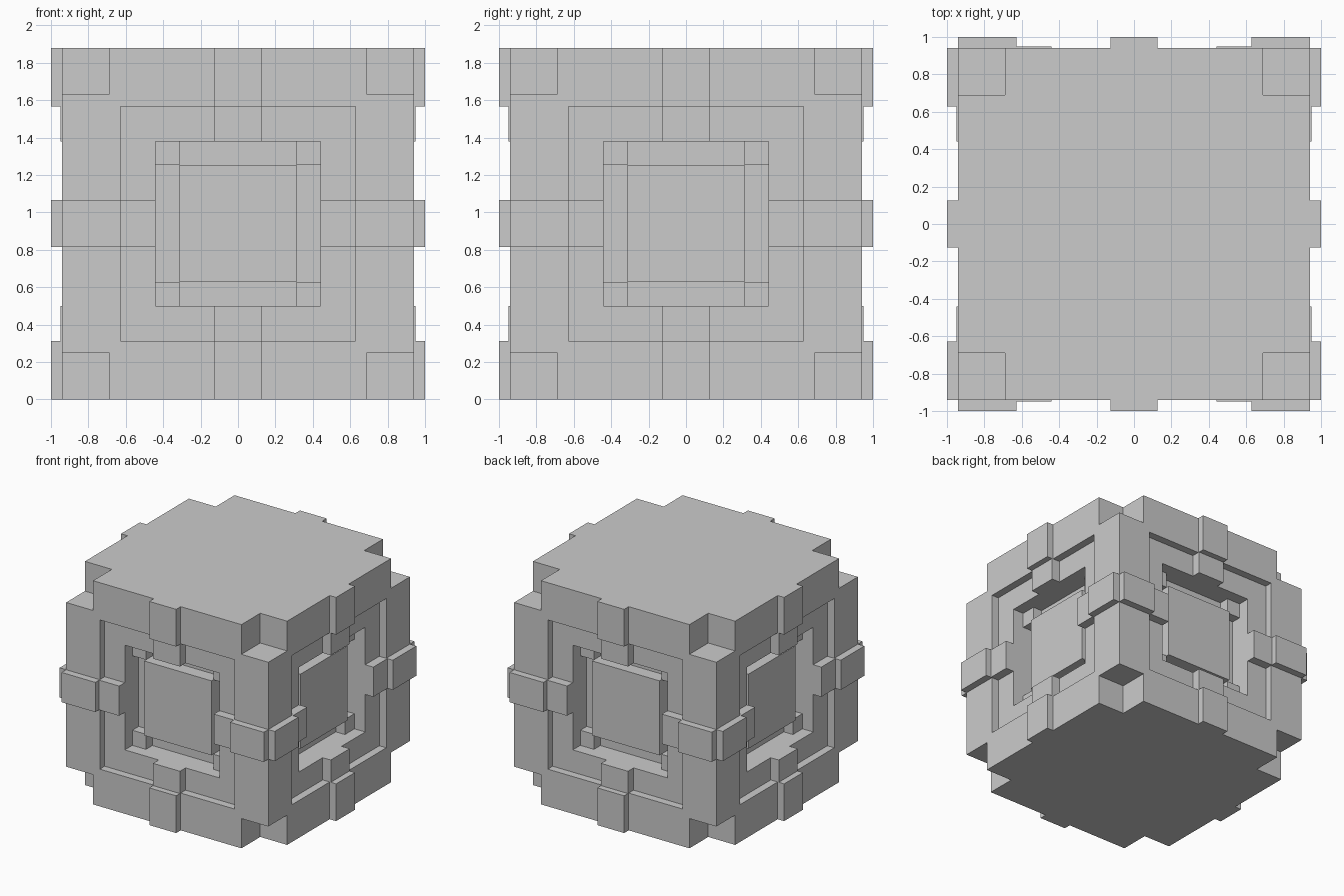
import bpy, bmesh, math
from mathutils import Matrix, Vector

if "Cube" in bpy.data.objects:
    bpy.data.objects.remove(bpy.data.objects["Cube"])

H = 0.94                      # half size of the body
MID = Vector((0, 0, H))       # centre of the cube


def boxes(name, spans):
    """One object made of boxes ((x0,x1),(y0,y1),(z0,z1)), relative to the cube centre."""
    bm = bmesh.new()
    for rot, span in spans:
        lo, hi = zip(*span)
        size = [b - a for a, b in span]
        centre = (Vector(lo) + Vector(hi)) / 2
        m = Matrix.Translation(MID) @ rot @ Matrix.Translation(centre) @ Matrix.Diagonal((*size, 1))
        bmesh.ops.create_cube(bm, size=1, matrix=m)
    mesh = bpy.data.meshes.new(name)
    bm.to_mesh(mesh)
    bm.free()
    ob = bpy.data.objects.new(name, mesh)
    bpy.context.collection.objects.link(ob)
    return ob


def sym(r):
    return (-r, r)


def side(s, a, b):
    """Interval a..b on the positive or negative side."""
    return tuple(sorted((s * a, s * b)))


def cut(target, cutter):
    cutter.hide_render = True
    mod = target.modifiers.new("cut", 'BOOLEAN')
    mod.operation, mod.solver, mod.object = 'DIFFERENCE', 'EXACT', cutter
    bpy.context.view_layer.objects.active = target
    bpy.ops.object.modifier_apply(modifier=mod.name)
    bpy.data.objects.remove(cutter)


I = Matrix.Identity(4)
SIDES = [Matrix.Rotation(math.pi / 2 * k, 4, 'Z') for k in range(4)]
SIGNS = (-1, 1)
OUT, MIDR, INN, TAB = 0.627, 0.44, 0.313, 0.125   # half widths of the square steps
RING, FLOOR, PLATE, BLOCK = 0.875, 0.69, 0.80, 0.775  # depths of the side layers

# Body with cut corners, and a stepped square recess in each of the four sides
body = boxes("crate_body", [(I, (sym(H), sym(H), sym(H)))])
notches = [(I, (side(a, H - 0.25, 1.2), side(b, H - 0.25, 1.2), side(c, H - 0.25, 1.2)))
           for a in SIGNS for b in SIGNS for c in SIGNS]
cut(body, boxes("corner_cutter", notches))
cut(body, boxes("recess_cutter", [(r, (sym(OUT), (-1.1, -RING), sym(OUT))) for r in SIDES]))
cut(body, boxes("channel_cutter", [(r, (sym(MIDR), (-1.1, -FLOOR), sym(MIDR))) for r in SIDES]))

# Raised centre plates
boxes("centre_plates", [(r, (sym(INN), (-PLATE, -FLOOR), sym(INN))) for r in SIDES])

# Small blocks in the corners of each channel
boxes("corner_blocks", [(r, (side(a, INN, MIDR), (-BLOCK, -FLOOR), side(b, INN, MIDR)))
                        for r in SIDES for a in SIGNS for b in SIGNS])

# Stepped clamps on the middle of each frame edge
outer, inner = [], []
for r in SIDES:
    for s in SIGNS:
        for spans, (a, b), depth in ((outer, (OUT, H), (-1.0, -H)),
                                     (inner, (MIDR, OUT), (-0.95, -RING))):
            spans.append((r, (side(s, a, b), depth, sym(TAB))))
            spans.append((r, (sym(TAB), depth, side(s, a, b))))
        # exposed inner end of the outer clamp is closed by the frame wall
boxes("outer_clamps", outer)
boxes("inner_clamps", inner)
